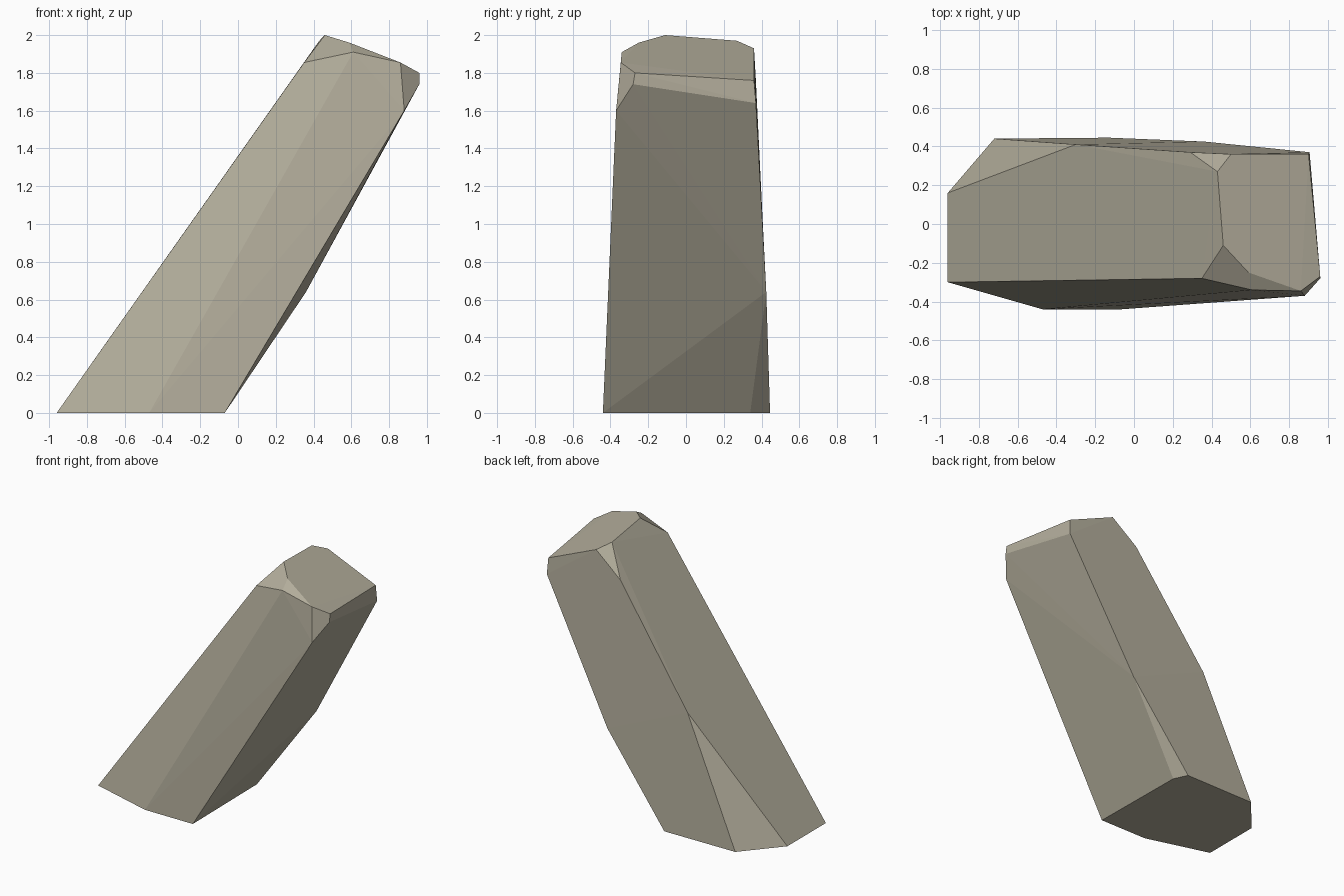
import bpy
import bmesh
import math

default_cube = bpy.data.objects.get("Cube")
if default_cube:
    bpy.data.objects.remove(default_cube, do_unlink=True)


def make_material(name, colour):
    material = bpy.data.materials.new(name)
    material.use_nodes = True
    material.diffuse_color = colour
    shader = next(n for n in material.node_tree.nodes if n.type == "BSDF_PRINCIPLED")
    shader.inputs["Base Color"].default_value = colour
    shader.inputs["Roughness"].default_value = 0.9
    return material


def hull_object(name, corners, material):
    """Wrap the corner points in a faceted convex shell."""
    bm = bmesh.new()
    for corner in corners:
        bm.verts.new(corner)
    result = bmesh.ops.convex_hull(bm, input=list(bm.verts))
    unused = {e for e in result["geom_interior"] + result["geom_unused"]
              if isinstance(e, bmesh.types.BMVert)}
    bmesh.ops.delete(bm, geom=list(unused), context="VERTS")
    # Merge nearly flat triangles into single facets
    bmesh.ops.dissolve_limit(bm, angle_limit=math.radians(1),
                             verts=list(bm.verts), edges=list(bm.edges))
    bmesh.ops.recalc_face_normals(bm, faces=list(bm.faces))
    mesh = bpy.data.meshes.new(name)
    bm.to_mesh(mesh)
    bm.free()
    mesh.materials.append(material)
    rock = bpy.data.objects.new(name, mesh)
    bpy.context.collection.objects.link(rock)
    return rock


# Footprint on the ground
footprint = [(-.96, -.3), (-.47, -.44), (-.07, -.44), (-.08, .34),
             (-.13, .445), (-.72, .44), (-.96, .16)]
base = [(x, y, 0) for x, y in footprint]

# Chips along the back edges of the leaning shaft
back_chips = [(-.3, .41, .93), (.36, .425, .64)]

# Upper rim, front then back
front_rim = [(.35, -.28, 1.855), (.61, -.34, 1.91), (.86, -.345, 1.855),
             (.88, -.37, 1.6), (.96, -.28, 1.74), (.96, -.27, 1.8)]
back_rim = [(.905, .37, 1.64), (.9, .36, 1.76), (.5, .36, 1.93), (.29, .37, 1.76)]

# Highest facet
crown = [(.46, -.11, 2), (.59, -.25, 1.96), (.43, .27, 1.97)]

stone = make_material("warm grey stone", (.45, .42, .33, 1))
hull_object("leaning_rock", base + back_chips + front_rim + back_rim + crown, stone)
